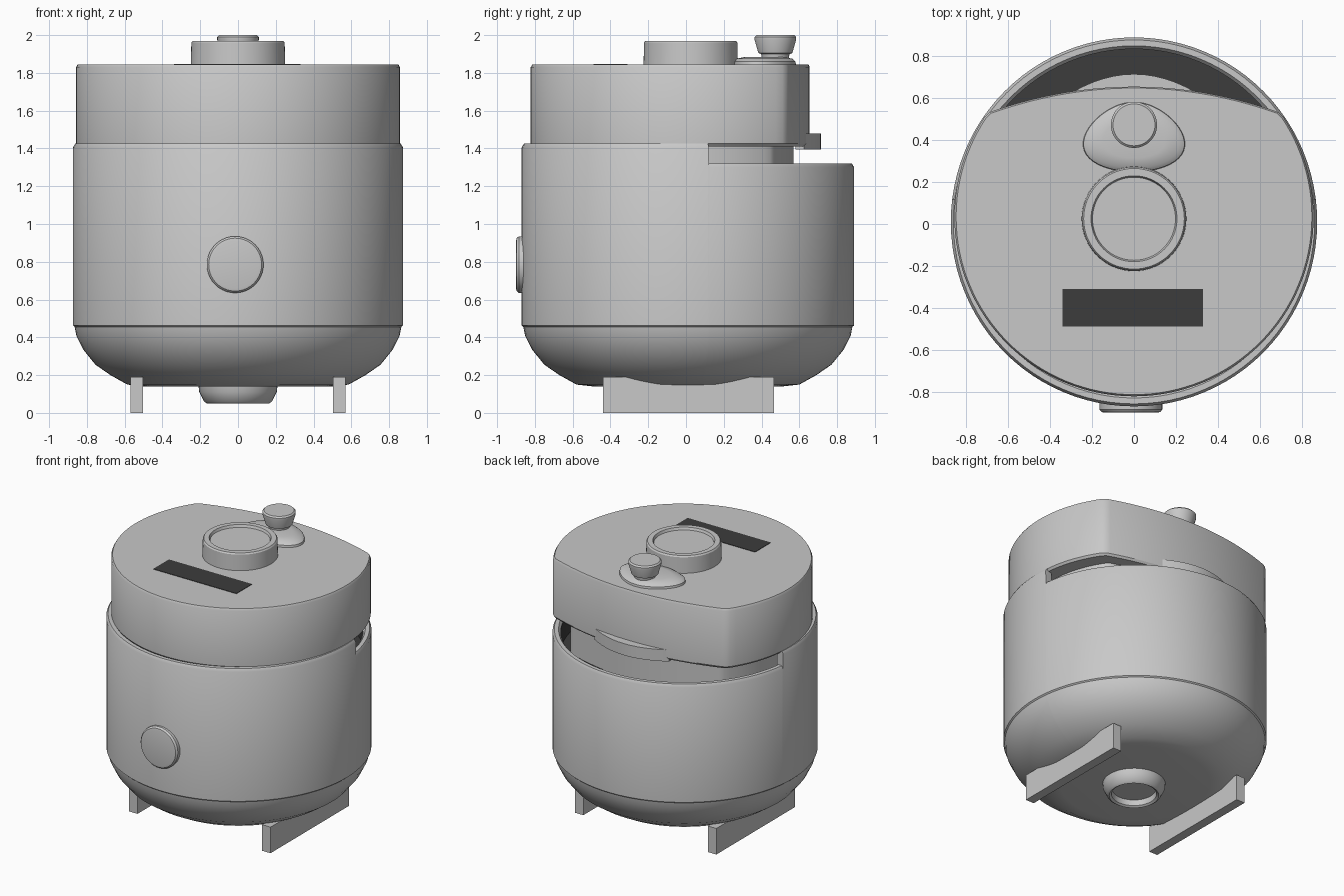
import bpy, bmesh, math

if "Cube" in bpy.data.objects:
    bpy.data.objects.remove(bpy.data.objects["Cube"])


def material(name, v):
    m = bpy.data.materials.new(name)
    m.diffuse_color = (v, v, v, 1)
    m.use_nodes = True
    m.node_tree.nodes["Principled BSDF"].inputs["Base Color"].default_value = m.diffuse_color
    return m


GREY = material("light grey", 0.58)
DARK = material("dark grey", 0.045)


def loft(name, rings, mats=(GREY,), band_mat=lambda i: 0, angle=32):
    """Skin a stack of closed rings and cap both ends."""
    bm = bmesh.new()
    vs = [[bm.verts.new(p) for p in r] for r in rings]
    n = len(rings[0])
    for i in range(len(vs) - 1):
        for j in range(n):
            k = (j + 1) % n
            f = bm.faces.new((vs[i][j], vs[i][k], vs[i + 1][k], vs[i + 1][j]))
            f.material_index = band_mat(i)
    bm.faces.new(vs[0][::-1])
    bm.faces.new(vs[-1]).material_index = band_mat(len(vs) - 1)
    bmesh.ops.recalc_face_normals(bm, faces=bm.faces)
    me = bpy.data.meshes.new(name)
    bm.to_mesh(me)
    bm.free()
    for m in mats:
        me.materials.append(m)
    ob = bpy.data.objects.new(name, me)
    bpy.context.collection.objects.link(ob)
    bpy.ops.object.select_all(action='DESELECT')
    ob.select_set(True)
    bpy.context.view_layer.objects.active = ob
    bpy.ops.object.shade_smooth_by_angle(angle=math.radians(angle))
    return ob


def circle(n):
    return [2 * math.pi * i / n for i in range(n)]


def lathe(name, profile, cy, n=48):
    return loft(name, [[(r * math.cos(a), cy + r * math.sin(a), z)
                        for a in circle(n)] for r, z in profile])


def box(name, x0, x1, y0, y1, z0, z1, mat=GREY):
    return loft(name, [[(x0, y0, z), (x1, y0, z), (x1, y1, z), (x0, y1, z)]
                       for z in (z0, z1)], (mat,))


# Body: open shell, rim lower at the back with a sharp step on each side
CY, R = 0.01, 0.88
step = math.asin(0.11 / R)
eps = 0.0015
angles = sorted([a for a in circle(96)] +
                [step - eps, step + eps, math.pi - step - eps, math.pi - step + eps])


def rim(a):
    return 1.32 if step < a < math.pi - step else 1.425


profile = [(0.50, 0.14), (0.59, 0.15), (0.68, 0.20), (0.76, 0.255), (0.825, 0.335),
           (0.862, 0.41), (0.871, 0.455), (0.88, 0.463),
           (0.88, -0.02), (0.868, 0), (0.84, 0), (0.825, -0.02), (0.825, 1.15)]
rings = [[(r * 0.993 * math.cos(a), CY + r * math.sin(a), z if z > 0.1 else rim(a) + z)
          for a in angles] for r, z in profile]
loft("cooker_body", rings, (GREY, DARK), lambda i: 1 if i >= 11 else 0)


# Lid: circle with a shallow, flattened back
def lid_ring(s, z):
    pts = []
    for a in circle(128):
        x, y = 0.857 * math.cos(a), 0.035 + 0.857 * math.sin(a)
        y = min(y, 0.655 - x * x / 3.9)
        pts.append((x * s, y * s, z))
    return pts


loft("lid", [lid_ring(s, z) for s, z in
             ((0.985, 1.41), (1, 1.425), (1, 1.83), (0.99, 1.845))])
loft("lid_skirt", [lid_ring(0.87, z) for z in (1.14, 1.412)])

# Back tab under the lid
xs = [-0.3 + 0.05 * i for i in range(13)]
tab = [(x, 0.715 - x * x) for x in xs] + [(0.3, 0.58), (-0.3, 0.58)]
loft("lid_back_tab", [[(x, y, z) for x, y in tab] for z in (1.395, 1.48)])

# Display plate
box("display", -0.34, 0.33, -0.49, -0.31, 1.842, 1.848, DARK)

# Round handle with recessed top
lathe("lid_knob", [(0.25, 1.835), (0.247, 1.96), (0.24, 1.97), (0.205, 1.97),
                   (0.198, 1.952)], 0.025, 64)

# Valve base, egg shaped and domed
loft("valve_base", [[(0.24 * s * math.cos(a) * (1 - 0.22 * math.sin(a)),
                      0.415 + 0.168 * s * math.sin(a), z) for a in circle(48)]
                    for s, z in ((1, 1.835), (0.98, 1.86), (0.88, 1.875), (0.6, 1.885))])
lathe("valve", [(0.07, 1.87), (0.075, 1.90), (0.09, 1.905), (0.11, 1.975),
                (0.11, 1.99), (0.10, 2.0)], 0.473)

# Front button
loft("front_button", [[(-0.015 + r * math.cos(a), y, 0.785 + r * math.sin(a))
                       for a in circle(40)]
                      for r, y in ((0.15, -0.83), (0.15, -0.885), (0.14, -0.897),
                                   (0.125, -0.90))])

# Feet and the ring underneath
for side, sx in (("left", -1), ("right", 1)):
    box(side + "_foot", *sorted((sx * 0.502, sx * 0.57)), -0.44, 0.465, 0, 0.19)
lathe("bottom_ring", [(0.21, 0.15), (0.205, 0.11), (0.18, 0.06), (0.165, 0.05),
                      (0.15, 0.06), (0.145, 0.10)], 0)
